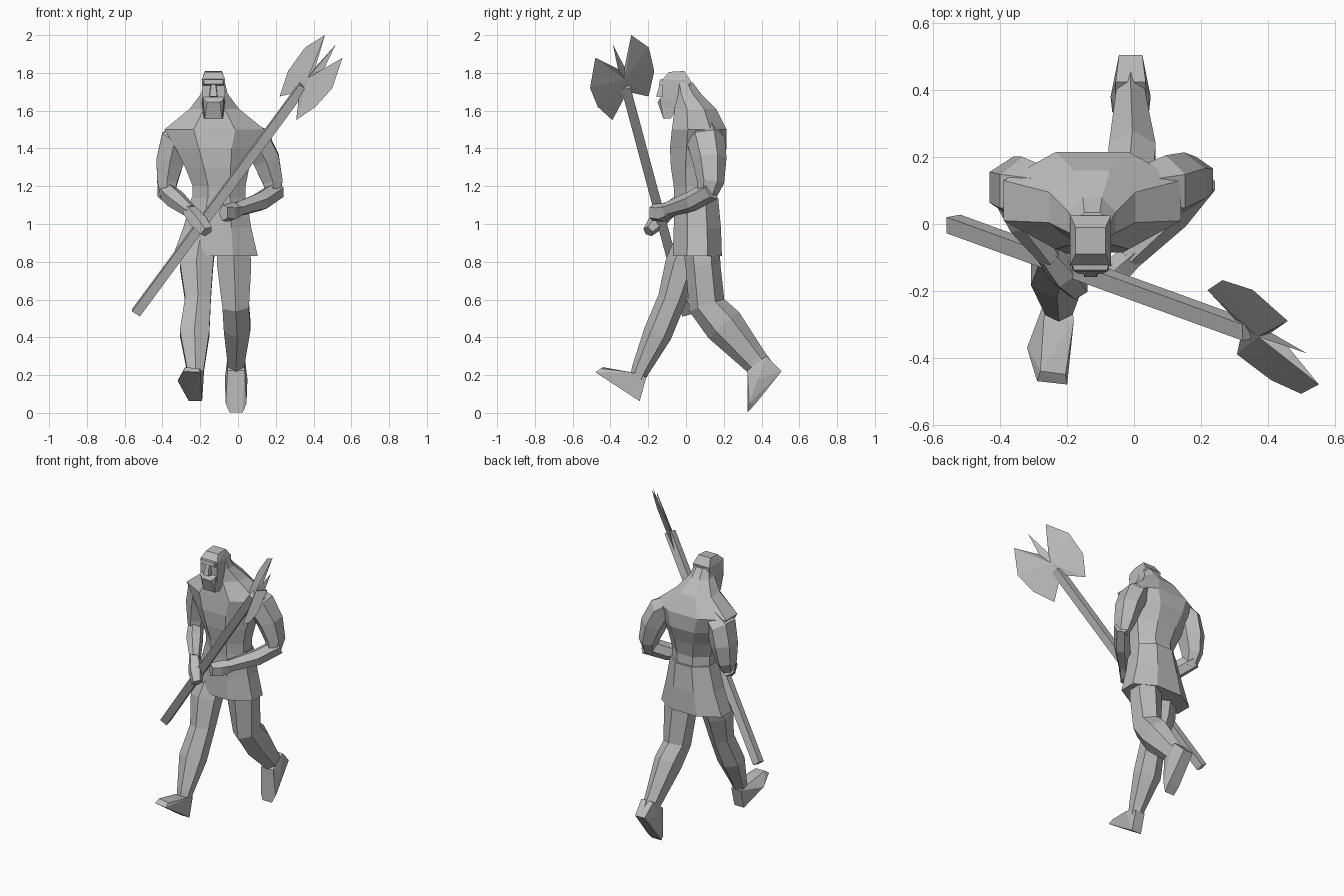
import bpy
import bmesh
from math import pi, cos, sin
from mathutils import Vector

if "Cube" in bpy.data.objects:
    bpy.data.objects.remove(bpy.data.objects["Cube"], do_unlink=True)

GREY = (0.5, 0.5, 0.5, 1)
grey = bpy.data.materials.new("plain grey")
grey.use_nodes = True
grey.diffuse_color = GREY
grey.node_tree.nodes["Principled BSDF"].inputs["Base Color"].default_value = GREY


def finish(name, bm):
    """Turn a bmesh into a flat shaded object."""
    bmesh.ops.recalc_face_normals(bm, faces=bm.faces)
    mesh = bpy.data.meshes.new(name)
    bm.to_mesh(mesh)
    bm.free()
    mesh.materials.append(grey)
    obj = bpy.data.objects.new(name, mesh)
    bpy.context.collection.objects.link(obj)
    return obj


def skin(name, rings):
    """Bridge a series of point rings and cap both ends."""
    bm = bmesh.new()
    loops = [[bm.verts.new(p) for p in ring] for ring in rings]
    count = len(loops[0])
    for low, high in zip(loops, loops[1:]):
        for i in range(count):
            j = (i + 1) % count
            bm.faces.new((low[i], low[j], high[j], high[i]))
    bm.faces.new(loops[0])
    bm.faces.new(loops[-1])
    return finish(name, bm)


def ellipse(centre, side, up, width, depth, count):
    grow = 1 / cos(pi / count)
    angles = [(i + 0.5) * 2 * pi / count for i in range(count)]
    return [centre + grow * (side * width * cos(a) + up * depth * sin(a)) for a in angles]


def stack(name, sections, count=8):
    """Level sections: x, y, z, half width, half depth."""
    side, up = Vector((1, 0, 0)), Vector((0, 1, 0))
    return skin(name, [ellipse(Vector(s[:3]), side, up, s[3], s[4], count) for s in sections])


def limb(name, sections, count=6):
    """Sections set square to the path: x, y, z, half width, half depth."""
    centres = [Vector(s[:3]) for s in sections]
    rings = []
    for i, s in enumerate(sections):
        along = centres[min(i + 1, len(centres) - 1)] - centres[max(i - 1, 0)]
        along.normalize()
        side = Vector((1, 0, 0))
        side = (side - along * side.dot(along)).normalized()
        rings.append(ellipse(centres[i], side, along.cross(side), s[3], s[4], count))
    return skin(name, rings)


def hull(name, points):
    bm = bmesh.new()
    for p in points:
        bm.verts.new(p)
    bmesh.ops.convex_hull(bm, input=bm.verts)
    return finish(name, bm)


def mirrored(centre_x, points):
    """Points given as half width, y, z, repeated on both sides of centre_x."""
    return [(centre_x + s * w, y, z) for w, y, z in points for s in (-1, 1)]


# Torso with sloping shoulders, and the flared tunic skirt
stack("torso", [
    (-.1, .05, 1.1, .14, .11),
    (-.1, .045, 1.2, .14, .11),
    (-.11, .05, 1.3, .17, .13),
    (-.12, .065, 1.4, .21, .15),
    (-.125, .07, 1.5, .265, .145),
    (-.125, .05, 1.61, .13, .11),
    (-.125, .005, 1.69, .07, .075),
    (-.125, -.015, 1.75, .055, .05),
])
stack("skirt", [
    (-.12, .06, .83, .225, .13),
    (-.11, .06, .98, .18, .125),
    (-.1, .055, 1.14, .145, .115),
])

# Head, brow, nose and beard
HEAD_X = -.13
hull("skull", mirrored(HEAD_X, [
    (.045, -.09, 1.805), (.045, -.01, 1.81), (.062, -.125, 1.765), (.06, .025, 1.76),
    (.06, -.125, 1.66), (.06, .01, 1.64), (.05, -.02, 1.6), (.05, -.1, 1.59),
]))
hull("brow", mirrored(HEAD_X, [
    (.05, -.138, 1.765), (.05, -.142, 1.74), (.06, -.1, 1.77), (.06, -.11, 1.725),
]))
hull("nose", mirrored(HEAD_X, [
    (.01, -.138, 1.745), (.02, -.158, 1.675), (.022, -.12, 1.67), (.015, -.12, 1.74),
]))
hull("beard", mirrored(HEAD_X, [
    (.055, -.138, 1.665), (.035, -.15, 1.645), (.045, -.12, 1.557),
    (.05, -.08, 1.558), (.062, -.03, 1.64), (.055, -.1, 1.69),
]))

# Arms, growing out of the shoulders and bent towards the axe shaft
limb("right_upper_arm", [
    (-.26, .1, 1.51, .05, .06),
    (-.335, .1, 1.445, .075, .088),
    (-.36, .11, 1.33, .073, .08),
    (-.375, .105, 1.22, .053, .065),
    (-.375, .08, 1.14, .035, .04),
])
limb("right_forearm", [
    (-.39, .11, 1.18, .04, .05),
    (-.33, .01, 1.13, .045, .05),
    (-.25, -.1, 1.065, .03, .035),
])
limb("left_upper_arm", [
    (.01, .1, 1.51, .05, .06),
    (.095, .105, 1.445, .075, .088),
    (.15, .125, 1.34, .07, .078),
    (.185, .13, 1.22, .052, .062),
    (.19, .11, 1.14, .03, .04),
])
limb("left_forearm", [
    (.21, .135, 1.18, .04, .048),
    (.12, .03, 1.12, .045, .047),
    (-.01, -.1, 1.075, .033, .035),
])

# Closed hands
limb("right_hand", [
    (-.26, -.09, 1.07, .03, .033),
    (-.21, -.15, 1.015, .04, .04),
    (-.165, -.2, .96, .03, .025),
], 5)
limb("left_hand", [
    (.01, -.08, 1.08, .03, .033),
    (-.04, -.13, 1.06, .035, .042),
    (-.075, -.18, 1.06, .025, .038),
], 5)

# Striding legs
limb("right_leg", [
    (-.2, .03, .9, .08, .08),
    (-.22, -.02, .78, .088, .08),
    (-.212, -.075, .6, .068, .065),
    (-.23, -.15, .42, .078, .066),
    (-.225, -.24, .23, .045, .042),
    (-.225, -.27, .15, .035, .03),
])
limb("left_leg", [
    (-.025, .08, .9, .085, .085),
    (-.02, .09, .78, .09, .08),
    (-.012, .11, .57, .07, .085),
    (-.005, .2, .465, .07, .092),
    (-.01, .36, .28, .045, .062),
    (-.01, .41, .225, .04, .055),
])

# Feet: the front one lands on its heel, the back one pushes off its toes
hull("right_foot", mirrored(-.225, [
    (.045, -.29, .215), (.035, -.21, .19), (.035, -.245, .062)]) + [
    (-.32, -.37, .17), (-.29, -.47, .22), (-.2, -.48, .215),
    (-.28, -.44, .242), (-.205, -.45, .235), (-.29, -.32, .12)])
hull("left_foot", mirrored(-.01, [
    (.045, .325, .225), (.045, .425, .3), (.035, .505, .22), (.06, .38, .18),
    (.055, .335, .05), (.035, .325, .002), (.04, .365, .045),
]))

# Axe shaft
limb("axe_shaft", [(-.54, 0, .53, .025, .025), (.345, -.321, 1.73, .025, .025)], 4)

# Double bladed axe head with a spike, thickest in the middle
outline = [Vector(p) for p in (
    (.46, -.29, 2), (.355, -.197, 1.935), (.265, -.168, 1.81), (.22, -.198, 1.675),
    (.325, -.31, 1.7), (.308, -.39, 1.55), (.41, -.467, 1.62), (.5, -.508, 1.72),
    (.553, -.48, 1.88), (.455, -.36, 1.82), (.517, -.387, 1.95), (.41, -.325, 1.83))]
middle = Vector((.38, -.33, 1.77))
normal = (outline[0] - outline[5]).cross(outline[8] - outline[3]).normalized()
bm = bmesh.new()
rim = [bm.verts.new(p) for p in outline]
for sign in (-1, 1):
    peak = bm.verts.new(middle + normal * sign * .012)
    for a, b in zip(rim, rim[1:] + rim[:1]):
        bm.faces.new((a, b, peak))
finish("axe_head", bm)
